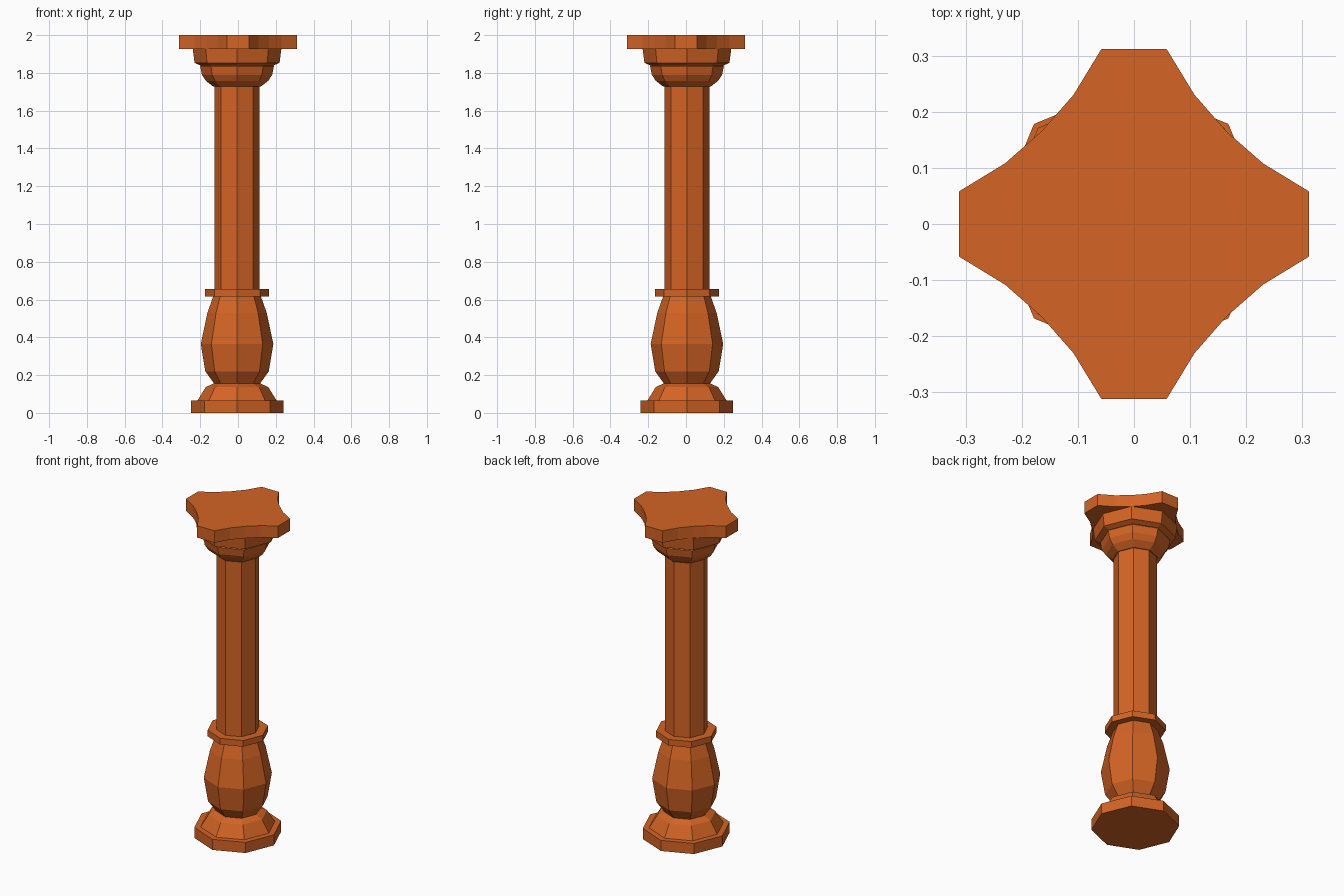
import bpy
import bmesh
from math import sin, cos, pi

cube = bpy.data.objects.get("Cube")
if cube:
    bpy.data.objects.remove(cube)

SIDES = 8
CENTRE = (-0.005, 0.005)

clay = bpy.data.materials.new("terracotta")
clay.use_nodes = True
COLOUR = (0.66, 0.127, 0.018, 1)
clay.diffuse_color = COLOUR
clay.node_tree.nodes["Principled BSDF"].inputs["Base Color"].default_value = COLOUR


def loft(name, rings):
    """Skin a stack of equal-length rings and cap both ends."""
    bm = bmesh.new()
    stack = [[bm.verts.new(p) for p in ring] for ring in rings]
    for low, high in zip(stack, stack[1:]):
        n = len(low)
        for i in range(n):
            j = (i + 1) % n
            bm.faces.new((low[i], low[j], high[j], high[i]))
    bm.faces.new(stack[0][::-1])
    bm.faces.new(stack[-1])
    bmesh.ops.recalc_face_normals(bm, faces=bm.faces)
    mesh = bpy.data.meshes.new(name)
    bm.to_mesh(mesh)
    bm.free()
    mesh.materials.append(clay)
    obj = bpy.data.objects.new(name, mesh)
    bpy.context.collection.objects.link(obj)
    return obj


def turned(name, profile):
    """Octagonal turned part from (radius, height) pairs."""
    angles = [2 * pi * i / SIDES for i in range(SIDES)]
    return loft(name, [[(CENTRE[0] + r * cos(a), CENTRE[1] + r * sin(a), z)
                        for a in angles] for r, z in profile])


# Foot and bulbous lower section
turned("base_plinth", [(0.245, 0), (0.245, 0.065)])
turned("base_moulding", [(0.21, 0.065), (0.165, 0.137), (0.12, 0.157)])
turned("bulb", [(0.12, 0.153), (0.168, 0.22), (0.192, 0.365),
                (0.157, 0.53), (0.125, 0.62)])
turned("collar", [(0.17, 0.617), (0.17, 0.655)])

# Shaft and flared capital
turned("shaft", [(0.12, 0.65), (0.12, 1.74)])
turned("capital_bowl", [(0.125, 1.727), (0.165, 1.758), (0.186, 1.79),
                        (0.195, 1.835), (0.18, 1.85)])
turned("capital_band", [(0.195, 1.84), (0.225, 1.853), (0.235, 1.93)])

# Top slab with four concave sides, one quarter outline turned around
quarter = [(0.312, -0.058), (0.312, 0.058), (0.23, 0.108),
           (0.165, 0.165), (0.108, 0.23)]
outline = []
for turn in range(4):
    outline += quarter
    quarter = [(-y, x) for x, y in quarter]
loft("top_slab", [[(x, y, z) for x, y in outline] for z in (1.927, 2.0)])
